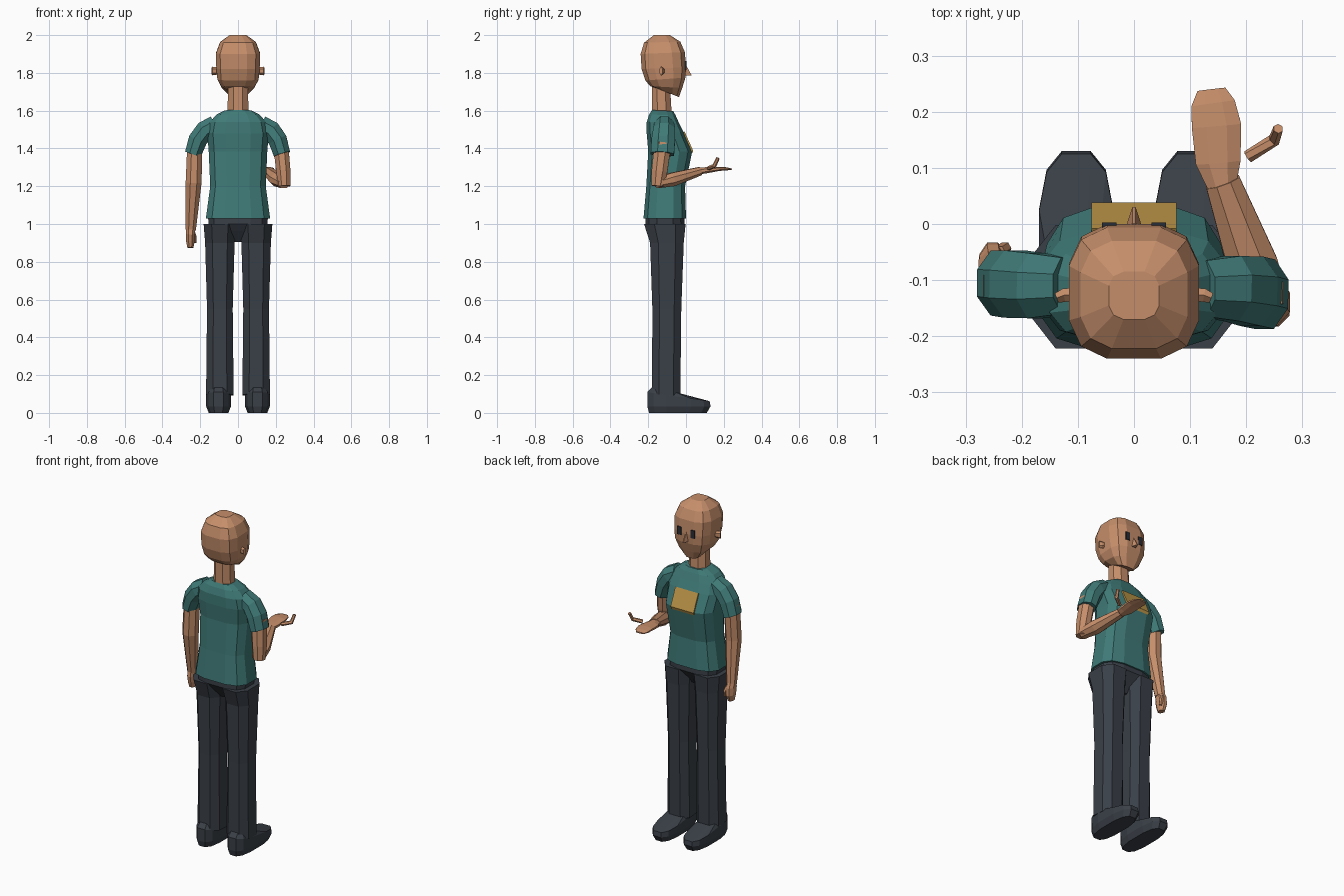
import bpy, bmesh, math
from mathutils import Vector


def material(name, rgb):
    m = bpy.data.materials.new(name)
    m.diffuse_color = (*rgb, 1)
    return m


SKIN = material("skin", (0.56, 0.27, 0.145))
SHIRT = material("teal cloth", (0.05, 0.195, 0.185))
DARK = material("dark cloth", (0.042, 0.051, 0.064))
YELLOW = material("yellow patch", (0.50, 0.30, 0.065))
EYE = material("eye dark", (0.022, 0.026, 0.035))


def skin_rings(name, rings, mat):
    """Bridge a list of equally sized point rings and cap both ends."""
    bm = bmesh.new()
    vs = [[bm.verts.new(p) for p in ring] for ring in rings]
    n = len(vs[0])
    for a, b in zip(vs, vs[1:]):
        for i in range(n):
            j = (i + 1) % n
            bm.faces.new((a[i], a[j], b[j], b[i]))
    bm.faces.new(vs[0][::-1])
    bm.faces.new(vs[-1])
    bmesh.ops.recalc_face_normals(bm, faces=bm.faces)
    me = bpy.data.meshes.new(name)
    bm.to_mesh(me)
    bm.free()
    me.materials.append(mat)
    ob = bpy.data.objects.new(name, me)
    bpy.context.collection.objects.link(ob)
    return ob


def stack(name, levels, mat, n=12, power=3, cx=0):
    """Loft of level rings: (y back, y front, z back, z front, half width)."""
    def sq(v):
        return math.copysign(abs(v) ** (2 / power), v)
    k = sq(math.cos(math.pi / n))
    rings = []
    for yb, yf, zb, zf, rx in levels:
        ring = []
        for i in range(n):
            a = (i + 0.5) * 2 * math.pi / n
            s = sq(math.sin(a)) / k
            t = (s + 1) / 2
            ring.append((cx + rx * sq(math.cos(a)) / k, yb + (yf - yb) * t, zb + (zf - zb) * t))
        rings.append(ring)
    return skin_rings(name, rings, mat)


def limb(name, pts, mat, ref=(0, 1, 0), n=8):
    """Tube through points (x, y, z, radius along ref, radius across)."""
    c = [Vector(p[:3]) for p in pts]
    rings = []
    for i, p in enumerate(pts):
        t = (c[min(i + 1, len(c) - 1)] - c[max(i - 1, 0)]).normalized()
        u = Vector(ref)
        u = (u - t * u.dot(t)).normalized()
        v = t.cross(u)
        ang = [(j + 0.5) * 2 * math.pi / n for j in range(n)]
        k = math.cos(math.pi / n)
        rings.append([c[i] + (u * math.cos(a) * p[3] + v * math.sin(a) * p[4]) / k for a in ang])
    return skin_rings(name, rings, mat)


# Head and neck
stack("head", [(-.17, -.085, 2.0, 2.0, .045), (-.222, -.03, 1.96, 1.965, .095),
               (-.24, -.006, 1.90, 1.91, .116), (-.235, 0, 1.82, 1.83, .115),
               (-.215, -.003, 1.76, 1.775, .109), (-.19, -.02, 1.73, 1.72, .088),
               (-.16, -.037, 1.72, 1.672, .052)], SKIN)
stack("neck", [(-.18, -.075, 1.57, 1.57, .056), (-.18, -.085, 1.76, 1.74, .052)], SKIN, 8, 2.2)

# Nose: small wedge
skin_rings("nose", [[(-.016, -.01, 1.785), (.016, -.01, 1.785), (.003, .03, 1.787), (-.003, .03, 1.787)],
                    [(-.006, -.01, 1.84), (.006, -.01, 1.84), (.003, .001, 1.84), (-.003, .001, 1.84)]], SKIN)

# Shirt body
stack("shirt", [(-.205, -.02, 1.03, 1.03, .15), (-.225, .0, 1.03, 1.03, .17),
                (-.21, -.005, 1.2, 1.2, .147), (-.2, .033, 1.385, 1.385, .155),
                (-.208, -.012, 1.48, 1.485, .163), (-.208, -.037, 1.54, 1.535, .15),
                (-.195, -.055, 1.58, 1.575, .115), (-.18, -.068, 1.603, 1.598, .07)], SHIRT)

# Chest patch: thin plate lying on the sloping chest
skin_rings("chest_patch",
           [[(x, .028 + d, 1.372), (x, .034 + d, 1.388), (x, -.012 + d, 1.49), (x, -.018 + d, 1.486)][::s]
            for x, d, s in ((-.076, .004, 1), (.076, .004, 1))], YELLOW)

# Pelvis
stack("pelvis", [(-.14, -.08, .905, .905, .045), (-.19, -.035, .965, .965, .105),
                 (-.215, -.008, 1.0, 1.0, .155), (-.215, -.01, 1.05, 1.05, .16)], DARK)

for side, s in (("left", -1), ("right", 1)):
    # Trouser leg and shoe
    stack(side + "_leg", [(-.18, -.03, .10, .09, .073), (-.178, -.025, .55, .55, .068),
                          (-.19, -.012, .9, .9, .078), (-.222, -.002, 1.0, 1.0, .086)],
          DARK, 8, 2.6, s * .096)
    stack(side + "_shoe", [(-.195, .11, 0, 0, .052), (-.205, .13, .035, .035, .066),
                           (-.205, .125, .11, .062, .066), (-.172, -.02, .143, .1, .05)],
          DARK, 12, 2.8, s * .103)
    # Ear and eye
    limb(side + "_ear", [(s * .10, -.125, 1.81, .012, .016), (s * .125, -.127, 1.81, .012, .018),
                         (s * .138, -.132, 1.81, .009, .02)], SKIN, n=6)
    x = s * .044
    skin_rings(side + "_eye", [[(x - .013, y, 1.815), (x + .013, y, 1.815),
                                (x + .013, y, 1.862), (x - .013, y, 1.862)] for y in (-.006, .003)], EYE)

# Sleeves
limb("left_sleeve", [(-.12, -.11, 1.525, .05, .05), (-.175, -.11, 1.495, .058, .052),
                     (-.213, -.107, 1.445, .06, .05), (-.238, -.105, 1.37, .058, .044)], SHIRT)
limb("right_sleeve", [(.12, -.115, 1.525, .05, .05), (.175, -.115, 1.495, .058, .052),
                      (.21, -.12, 1.445, .062, .05), (.233, -.125, 1.37, .062, .044)], SHIRT)

# Left arm, hanging
limb("left_arm", [(-.228, -.11, 1.43, .045, .04), (-.235, -.115, 1.22, .044, .042),
                  (-.25, -.075, .97, .028, .027)], SKIN)
limb("left_hand", [(-.25, -.077, .985, .026, .024), (-.252, -.072, .95, .036, .024),
                   (-.252, -.067, .91, .034, .023), (-.252, -.07, .875, .022, .016)], SKIN)
limb("left_thumb", [(-.24, -.05, .96, .01, .01), (-.23, -.043, .93, .01, .01),
                    (-.23, -.05, .90, .008, .008)], SKIN, n=6)

# Right arm, bent with open palm
limb("right_upper_arm", [(.225, -.122, 1.43, .045, .04), (.24, -.14, 1.28, .042, .038),
                         (.245, -.15, 1.2, .033, .032)], SKIN)
limb("right_forearm", [(.244, -.155, 1.215, .026, .035), (.212, -.075, 1.235, .036, .045),
                       (.158, .075, 1.28, .022, .031)], SKIN, (0, 0, 1))
limb("right_hand", [(.157, .065, 1.28, .018, .025), (.15, .11, 1.285, .016, .04),
                    (.147, .175, 1.292, .011, .044), (.141, .215, 1.292, .008, .039),
                    (.138, .24, 1.29, .004, .025)], SKIN, (0, 0, 1))
limb("right_thumb", [(.203, .12, 1.295, .01, .01), (.25, .15, 1.308, .01, .01),
                     (.257, .17, 1.35, .008, .008)], SKIN, (1, 0, 0), 6)
